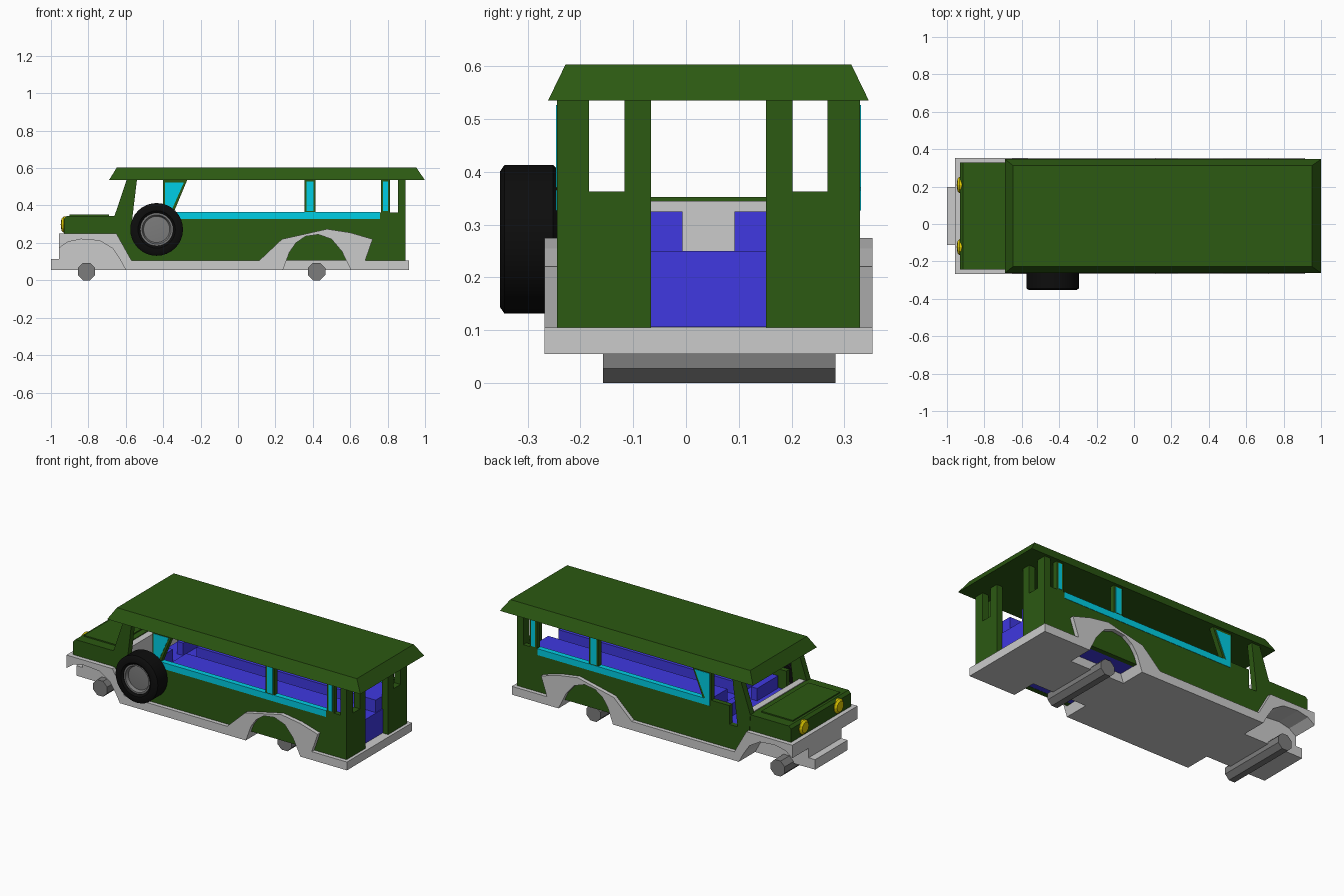
import bpy, bmesh, math
from mathutils import Matrix

if "Cube" in bpy.data.objects:
    bpy.data.objects.remove(bpy.data.objects["Cube"])

C = 0.0425  # body centre line in y (the spare wheel shifts it)


def material(name, rgb):
    m = bpy.data.materials.new(name)
    m.diffuse_color = (*rgb, 1)
    m.use_nodes = True
    m.node_tree.nodes["Principled BSDF"].inputs["Base Color"].default_value = m.diffuse_color
    return m


GREEN = material("green_paint", (0.025, 0.10, 0.006))
BLUE = material("blue_vinyl", (0.05, 0.04, 0.75))
CYAN = material("cyan_trim", (0.0, 0.62, 0.78))
BLACK = material("black_rubber", (0.004, 0.004, 0.004))
YELLOW = material("yellow_lamp", (0.75, 0.6, 0.0))
DARK = material("dark_metal", (0.2, 0.2, 0.2))


def finish(bm, name, mat):
    bmesh.ops.recalc_face_normals(bm, faces=bm.faces)
    me = bpy.data.meshes.new(name)
    bm.to_mesh(me)
    bm.free()
    ob = bpy.data.objects.new(name, me)
    bpy.context.collection.objects.link(ob)
    if mat:
        me.materials.append(mat)
    return ob


def prism(name, pts, y0, y1, mat=None):
    """Extrude an x-z profile along y."""
    bm = bmesh.new()
    a = [bm.verts.new((x, y0, z)) for x, z in pts]
    b = [bm.verts.new((x, y1, z)) for x, z in pts]
    bm.faces.new(a)
    bm.faces.new(b)
    n = len(pts)
    for i in range(n):
        j = (i + 1) % n
        bm.faces.new((a[i], a[j], b[j], b[i]))
    return finish(bm, name, mat)


def box(name, x0, x1, y0, y1, z0, z1, mat=None):
    return prism(name, [(x0, z0), (x1, z0), (x1, z1), (x0, z1)], y0, y1, mat)


def both(name, pts, d0, d1, mat=None):
    """Same profile on both sides, d = distance from the centre line."""
    for side, s in (("right", -1), ("left", 1)):
        prism(f"{name}_{side}", pts, C + s * d0, C + s * d1, mat)


def rect(x0, x1, z0, z1):
    return [(x0, z0), (x1, z0), (x1, z1), (x0, z1)]


def lathe(name, prof, steps, pos, rot, mat, smooth=False):
    """Spin an (r, h) profile about z, then rotate and place it."""
    bm = bmesh.new()
    vs = [bm.verts.new((r, 0, h)) for r, h in prof]
    es = [bm.edges.new(p) for p in zip(vs, vs[1:])]
    bmesh.ops.spin(bm, geom=vs + es, axis=(0, 0, 1), cent=(0, 0, 0),
                   angle=2 * math.pi, steps=steps)
    bmesh.ops.remove_doubles(bm, verts=bm.verts, dist=1e-5)
    bm.transform(Matrix.Translation(pos) @ rot)
    ob = finish(bm, name, mat)
    if smooth:
        bpy.context.view_layer.objects.active = ob
        ob.select_set(True)
        bpy.ops.object.shade_smooth_by_angle(angle=math.radians(35))
        ob.select_set(False)


# Chassis: fender sides with wheel arches, and a solid centre
both("fender", [
    (-0.957, 0.25), (-0.957, 0.172), (-0.91, 0.205), (-0.84, 0.22),
    (-0.74, 0.212), (-0.67, 0.17), (-0.63, 0.11), (-0.60, 0.055),
    (0.24, 0.055), (0.275, 0.15), (0.31, 0.2), (0.36, 0.235), (0.43, 0.245),
    (0.50, 0.22), (0.555, 0.155), (0.604, 0.055), (0.915, 0.055),
    (0.915, 0.105), (0.68, 0.105), (0.72, 0.22), (0.60, 0.255),
    (0.476, 0.274), (0.235, 0.22), (0.115, 0.107), (-0.57, 0.107),
    (-0.65, 0.25)], 0.155, 0.311)
prism("chassis_core", [
    (-0.957, 0.25), (-0.957, 0.055), (0.915, 0.055), (0.915, 0.105),
    (0.66, 0.105), (0.62, 0.247), (0.2, 0.247), (0.115, 0.107),
    (-0.57, 0.107), (-0.65, 0.25)], C - 0.156, C + 0.156)
box("front_bumper", -1.0, -0.95, C - 0.155, C + 0.155, 0.055, 0.115)

# Axles
TO_Y = Matrix.Rotation(math.radians(90), 4, "X")
for name, x in (("front_axle", -0.81), ("rear_axle", 0.42)):
    lathe(name, [(0, -0.22), (0.0505, -0.22), (0.0505, 0.22), (0, 0.22)], 8,
          (x, 0.063, 0.0467), TO_Y @ Matrix.Rotation(math.radians(22.5), 4, "Z"), DARK)

# Hood with raised lid, cowl and dashboard
prism("hood", [(-0.93, 0.25), (-0.64, 0.25), (-0.655, 0.345), (-0.915, 0.345),
               (-0.93, 0.33)], C - 0.285, C + 0.285, GREEN)
box("hood_lid", -0.90, -0.69, C - 0.225, C + 0.225, 0.34, 0.352, GREEN)
box("dashboard", -0.65, -0.61, C - 0.25, C + 0.25, 0.2, 0.345)

# Headlights
for side, s in (("right", -1), ("left", 1)):
    lathe(f"headlight_{side}",
          [(0.043, -0.01), (0.043, 0.003), (0.032, 0.014), (0, 0.018)], 12,
          (-0.93, C + s * 0.166, 0.298),
          Matrix.Rotation(math.radians(-90), 4, "Y"), YELLOW)

# Side walls with the front door opening
both("side_wall", [
    (-0.66, 0.25), (-0.57, 0.105), (0.895, 0.105), (0.895, 0.363),
    (-0.52, 0.363), (-0.52, 0.25)], 0.257, 0.287, GREEN)
both("sill_trim", rect(-0.39, 0.76, 0.327, 0.365), 0.256, 0.289, CYAN)

# Roof posts
both("windscreen_post", [(-0.655, 0.25), (-0.575, 0.25), (-0.54, 0.54),
                         (-0.594, 0.54), (-0.66, 0.345)], 0.25, 0.287, GREEN)
both("door_post", [(-0.40, 0.36), (-0.345, 0.36), (-0.27, 0.54), (-0.40, 0.54)],
     0.257, 0.287, GREEN)
both("door_post_panel", [(-0.39, 0.363), (-0.36, 0.363), (-0.29, 0.522), (-0.39, 0.522)],
     0.256, 0.289, CYAN)
for name, x0, x1 in (("middle_post", 0.355, 0.415), ("back_post", 0.765, 0.812)):
    both(name, rect(x0, x1, 0.36, 0.54), 0.257, 0.287, GREEN)
    both(name + "_panel", rect(x0 + 0.011, x1 - 0.011, 0.37, 0.527),
         0.256, 0.289, CYAN)

# Rear wall halves and their posts
both("rear_wall", rect(0.855, 0.896, 0.105, 0.363), 0.109, 0.287, GREEN)
both("rear_corner_post", rect(0.855, 0.896, 0.36, 0.54), 0.226, 0.287, GREEN)
both("rear_door_post", rect(0.855, 0.896, 0.36, 0.54), 0.109, 0.159, GREEN)

# Roof with sloped edges
roof = box("roof", -0.69, 1.0, C - 0.304, C + 0.304, 0.535, 0.603, GREEN)
for v in roof.data.vertices:
    if v.co.z > 0.57:
        v.co.x = -0.648 if v.co.x < 0 else 0.953
        v.co.y = C + math.copysign(0.271, v.co.y)

# Interior: raised floor, side benches, front seats
box("floor", -0.56, 0.86, C - 0.258, C + 0.258, 0.106, 0.25, BLUE)
both("bench", rect(-0.34, 0.855, 0.24, 0.325), 0.049, 0.258, BLUE)
both("seat_back", rect(-0.47, -0.43, 0.24, 0.325), 0.049, 0.25, BLUE)

# Spare wheel on the right side
lathe("spare_tyre", [
    (0.088, 0.0), (0.088, 0.1), (0.1, 0.109), (0.128, 0.109), (0.141, 0.1),
    (0.141, 0.008), (0.133, 0.0), (0.088, 0.0)], 32,
    (-0.435, -0.244, 0.272), TO_Y, BLACK, True)
lathe("spare_hub", [
    (0, 0.005), (0.09, 0.005), (0.09, 0.098), (0.078, 0.098), (0.07, 0.08),
    (0, 0.085)], 32, (-0.435, -0.244, 0.272), TO_Y, DARK, True)
